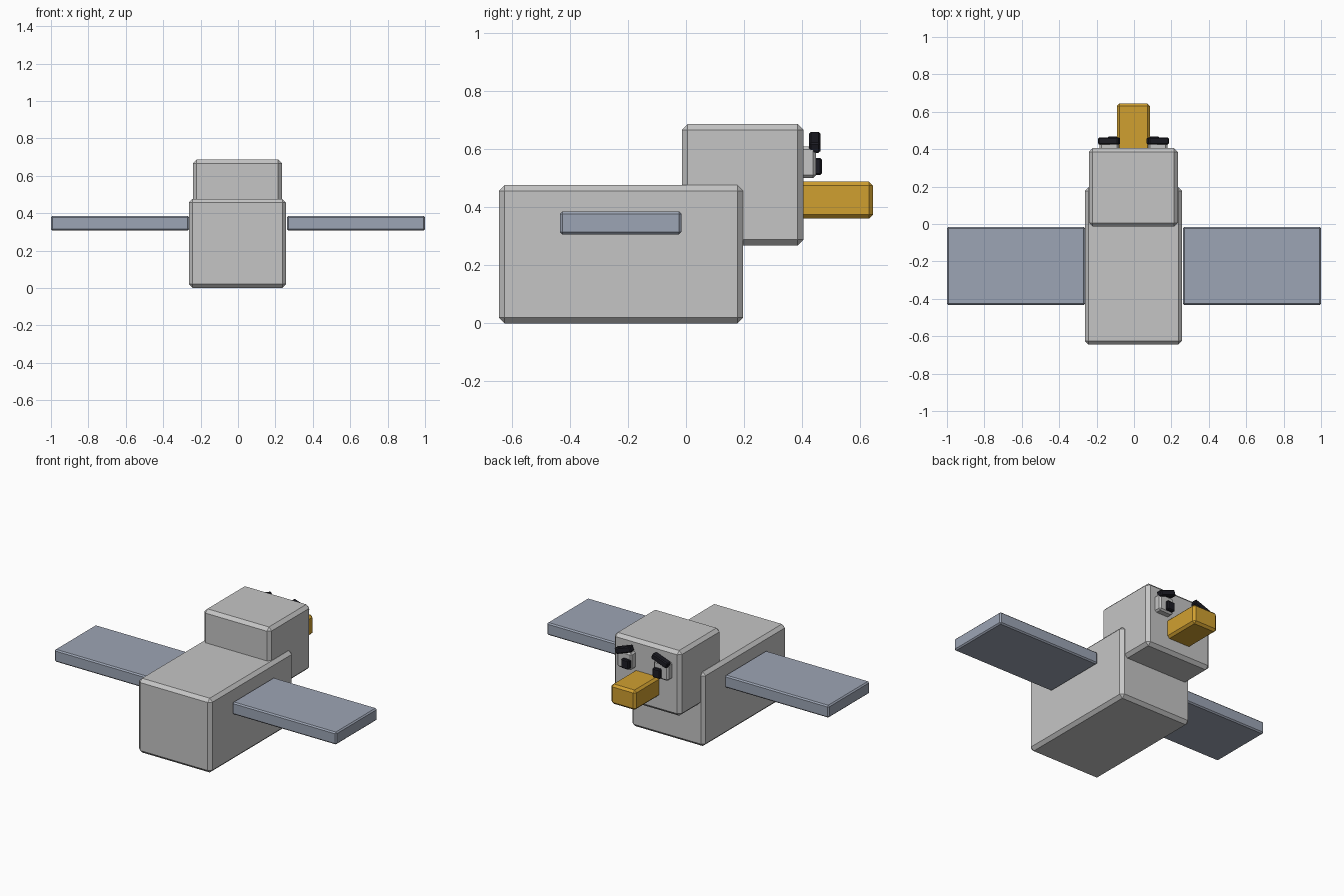
import bpy, bmesh, math
from mathutils import Matrix, Vector

cube = bpy.data.objects.get("Cube")
if cube:
    bpy.data.objects.remove(cube, do_unlink=True)


def material(name, rgb):
    m = bpy.data.materials.new(name)
    m.use_nodes = True
    m.diffuse_color = (*rgb, 1)
    m.node_tree.nodes["Principled BSDF"].inputs["Base Color"].default_value = (*rgb, 1)
    return m


GREY = material("light grey", (0.56, 0.56, 0.56))
BLUE = material("blue grey", (0.335, 0.375, 0.46))
ORANGE = material("beak orange", (0.63, 0.35, 0.03))
BLACK = material("near black", (0.012, 0.012, 0.018))


def block(name, x, y, z, bevel, mat, tilt=0):
    """Chamfered box from (min, max) ranges, turned about its own y axis."""
    ranges = (x, y, z)
    centre = Vector([(a + b) / 2 for a, b in ranges])
    size = Vector([b - a for a, b in ranges])
    bm = bmesh.new()
    bmesh.ops.create_cube(bm, size=1, matrix=Matrix.Diagonal((*size, 1)))
    bmesh.ops.bevel(bm, geom=bm.edges[:], offset=bevel, segments=1,
                    affect='EDGES', profile=0.5)
    mesh = bpy.data.meshes.new(name)
    bm.to_mesh(mesh)
    bm.free()
    mesh.materials.append(mat)
    ob = bpy.data.objects.new(name, mesh)
    ob.location = centre
    ob.rotation_euler.y = tilt
    bpy.context.collection.objects.link(ob)
    return ob


def around(centre, half):
    return centre - half, centre + half


# Body, head and beak
MID = -0.003
block("body", around(MID, 0.26), (-0.645, 0.197), (0, 0.476), 0.02, GREY)
block("head", around(MID, 0.238), (-0.014, 0.405), (0.268, 0.686), 0.02, GREY)
block("beak", around(MID, 0.088), (0.38, 0.645), (0.361, 0.488), 0.014, ORANGE)

# Wings, eyes, pupils and sloping brows on both sides
for side, label in ((1, "left"), (-1, "right")):
    block(label + "_wing", around(side * 0.631, 0.369), (-0.434, -0.016),
          (0.306, 0.385), 0.008, BLUE)
    eye = MID + side * 0.13
    block(label + "_eye", around(eye, 0.052), (0.395, 0.448), (0.5, 0.609),
          0.01, GREY)
    block(label + "_pupil", around(MID + side * 0.111, 0.027), (0.435, 0.468),
          (0.51, 0.57), 0.006, BLACK)
    block(label + "_brow", around(eye, 0.058), (0.424, 0.463), (0.604, 0.642),
          0.006, BLACK, side * math.radians(20))
